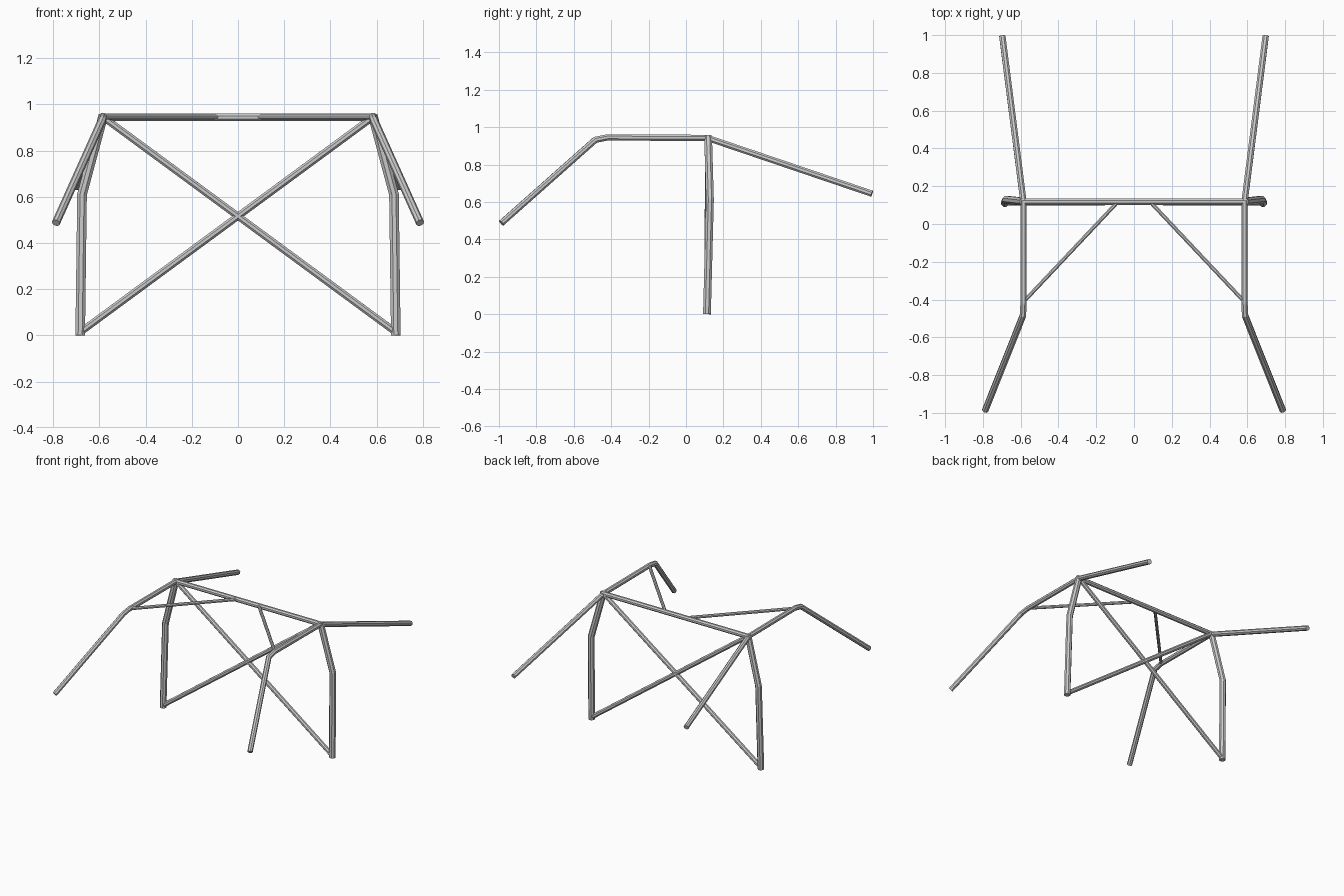
import bpy, bmesh, math
from mathutils import Vector

if "Cube" in bpy.data.objects:
    bpy.data.objects.remove(bpy.data.objects["Cube"])

SIDES = 8


def tube(name, points, radius):
    """Flat-faced, capped tube along a path with mitred bends."""
    pts = [Vector(p) for p in points]
    dirs = [(b - a).normalized() for a, b in zip(pts, pts[1:])]
    up = Vector((1, 0, 0)) if abs(dirs[0].x) < 0.5 else Vector((0, 0, 1))
    u = dirs[0].cross(up).normalized()
    v = dirs[0].cross(u)
    ring = []
    for i in range(SIDES):
        a = 2 * math.pi * (i + 0.5) / SIDES
        ring.append(pts[0] + radius * (math.cos(a) * u + math.sin(a) * v))
    bm = bmesh.new()
    prev = [bm.verts.new(c) for c in ring]
    bm.faces.new(prev[::-1])
    for k, d in enumerate(dirs):
        p = pts[k + 1]
        n = (d + dirs[k + 1]).normalized() if k + 1 < len(dirs) else d
        # slide the ring along the segment onto the mitre plane
        ring = [c + d * ((p - c).dot(n) / d.dot(n)) for c in ring]
        cur = [bm.verts.new(c) for c in ring]
        for i in range(SIDES):
            j = (i + 1) % SIDES
            bm.faces.new((prev[i], prev[j], cur[j], cur[i]))
        prev = cur
    bm.faces.new(prev)
    bmesh.ops.recalc_face_normals(bm, faces=bm.faces)
    mesh = bpy.data.meshes.new(name)
    bm.to_mesh(mesh)
    bm.free()
    obj = bpy.data.objects.new(name, mesh)
    bpy.context.collection.objects.link(obj)
    return obj


# Mirrored tubes
for side, s in (("left", -1), ("right", 1)):
    # main hoop upright
    tube(f"hoop_leg_{side}", [(s * 0.683, 0.112, 0), (s * 0.675, 0.128, 0.61),
                              (s * 0.583, 0.118, 0.952)], 0.0225)
    # roof rail bending down into the front strut
    tube(f"roof_rail_{side}", [(s * 0.585, 0.125, 0.942), (s * 0.585, -0.42, 0.945),
                               (s * 0.588, -0.485, 0.932),
                               (s * 0.788, -0.987, 0.487)], 0.018)
    # rear strut
    tube(f"rear_strut_{side}", [(s * 0.585, 0.115, 0.942), (s * 0.697, 0.994, 0.644)], 0.018)
    # roof corner brace
    tube(f"roof_brace_{side}", [(s * 0.583, -0.41, 0.945), (s * 0.085, 0.118, 0.945)], 0.011)
    # crossing diagonal
    tube(f"diagonal_{side}", [(s * 0.58, 0.118, 0.942), (-s * 0.68, 0.112, 0.016)], 0.0165)

# Hoop top bar
tube("hoop_top_bar", [(-0.59, 0.118, 0.943), (0.59, 0.118, 0.943)], 0.0175)
